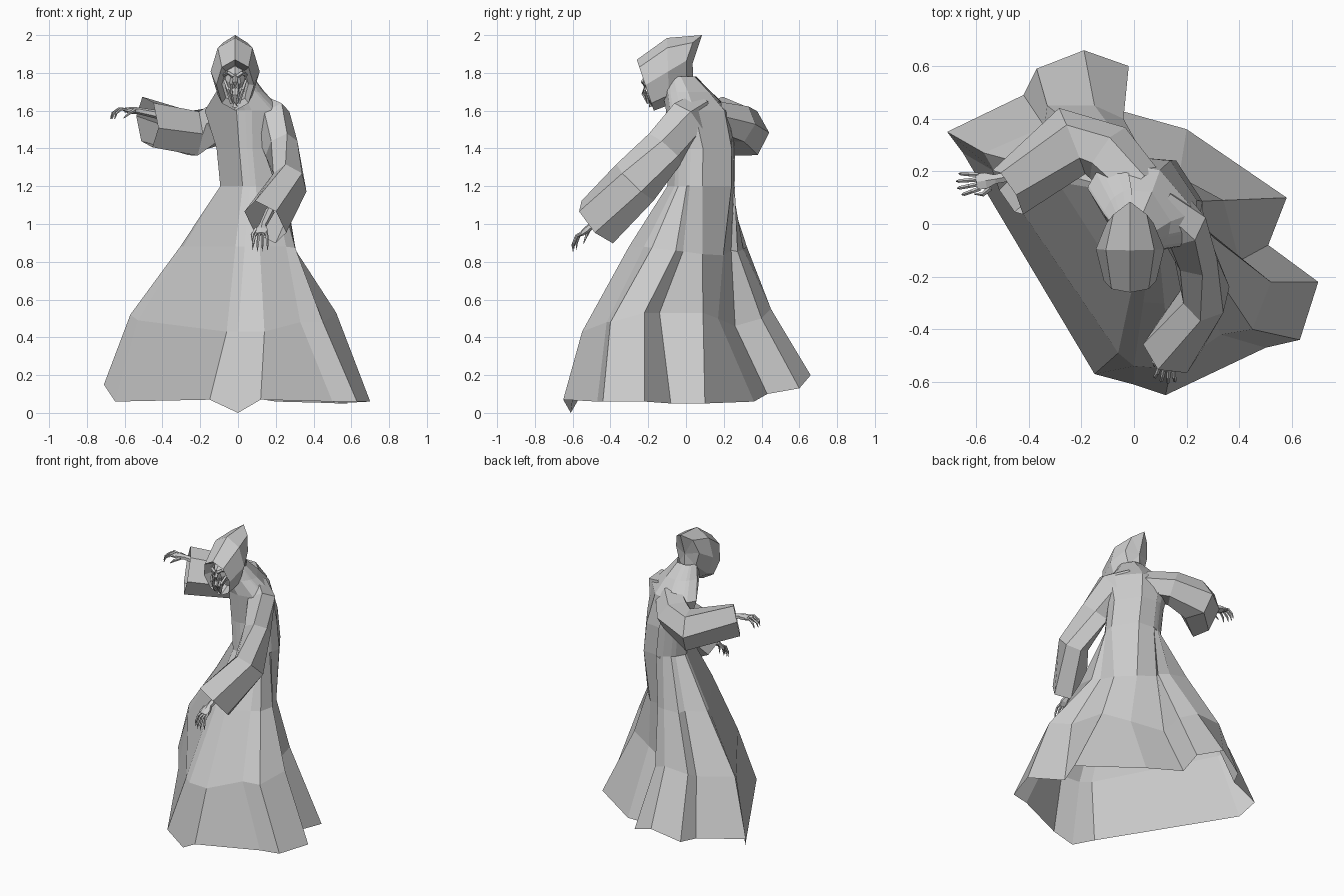
import bpy, bmesh, math
from mathutils import Vector, Matrix

cube = bpy.data.objects.get("Cube")
if cube:
    bpy.data.objects.remove(cube, do_unlink=True)

grey = bpy.data.materials.new("plain grey")
grey.use_nodes = True
tone = (.6, .6, .6, 1)
grey.diffuse_color = tone
grey.node_tree.nodes["Principled BSDF"].inputs["Base Color"].default_value = tone


def loft(name, rings, start=None, end=None):
    """Skin rings of points; start / end may be a closing point."""
    bm = bmesh.new()
    loops = [[bm.verts.new(p) for p in ring] for ring in rings]
    count = len(loops[0])
    for low, high in zip(loops, loops[1:]):
        for i in range(count):
            j = (i + 1) % count
            bm.faces.new((low[i], low[j], high[j], high[i]))
    for loop, tip in ((loops[0], start), (loops[-1], end)):
        if tip is not None:
            top = bm.verts.new(tip)
            for i in range(count):
                bm.faces.new((loop[i], loop[(i + 1) % count], top))
    bmesh.ops.recalc_face_normals(bm, faces=bm.faces)
    mesh = bpy.data.meshes.new(name)
    bm.to_mesh(mesh)
    bm.free()
    mesh.materials.append(grey)
    obj = bpy.data.objects.new(name, mesh)
    bpy.context.collection.objects.link(obj)


def tube(name, path, sizes, sides=6, roll=0, closed=True):
    """Sweep an elliptical section (width, height) along a path."""
    path = [Vector(p) for p in path]
    rings = []
    for k, centre in enumerate(path):
        along = (path[min(k + 1, len(path) - 1)] - path[max(k - 1, 0)]).normalized()
        side = along.cross(Vector((0, 0, 1))).normalized()
        up = side.cross(along)
        turn = Matrix.Rotation(roll, 3, along)
        side, up = turn @ side, turn @ up
        w, h = sizes[k]
        angles = [math.tau * i / sides + math.pi / 2 for i in range(sides)]
        rings.append([centre + side * w * math.cos(a) + up * h * math.sin(a) for a in angles])
    loft(name, rings, path[0] if closed else None, path[-1] if closed else None)


# Robe: pleated hem and knee folds, drawn in towards the waist
hem = [Vector(p) for p in (
    (0, -.61, 0), (.12, -.65, .07), (.5, -.47, .06), (.63, -.44, .06),
    (.7, -.22, .06), (.51, -.08, .05), (.58, .1, .05), (.2, .36, .06),
    (-.05, .43, .1), (-.02, .6, .13), (-.19, .66, .2), (-.37, .59, .13),
    (-.42, .49, .13), (-.71, .35, .15), (-.65, .27, .06), (-.15, -.57, .07))]
knee = [Vector(p) for p in (
    (0, -.54, .43), (.14, -.55, .43), (.33, -.42, .48), (.45, -.4, .48),
    (.52, -.22, .53), (.4, -.14, .53), (.34, .09, .53), (.17, .17, .5),
    (-.03, .26, .46), (-.04, .4, .5), (-.15, .45, .55), (-.33, .45, .54),
    (-.34, .37, .5), (-.57, .27, .52), (-.53, .2, .49), (-.06, -.49, .43))]
middle = Vector((.06, .08, 0))
headings = [math.atan2(p.y - middle.y, p.x - middle.x) for p in hem]


def body_ring(x, y, z, a, b, turn=0):
    ring = []
    for h in headings:
        c, s = a * math.cos(h - turn), b * math.sin(h - turn)
        ring.append(Vector((x + c * math.cos(turn) - s * math.sin(turn),
                            y + c * math.sin(turn) + s * math.cos(turn), z)))
    return ring


waist = body_ring(.08, .08, 1.2, .18, .18)
hips = []
for w, k, h in zip(waist, knee, headings):
    back = max(0, math.cos(h - .7))
    q = w.lerp(k, .45 - .3 * back).lerp(middle, .23 * back)
    q.z = .88 - .05 * back
    hips.append(q)

tilt = -.48
loft("robe", [
    hem, knee, hips, waist,
    body_ring(.06, .085, 1.4, .18, .175, tilt),
    body_ring(.03, .065, 1.6, .22, .155, tilt),
    body_ring(.01, .005, 1.7, .13, .13, tilt),
    body_ring(0, -.03, 1.78, .08, .085)])

# Wide sleeves
tube("left_sleeve",
     [(.08, .07, 1.61), (.18, 0, 1.55), (.23, -.11, 1.4), (.275, -.27, 1.22), (.145, -.47, 1.01)],
     [(.08, .09), (.1, .12), (.085, .12), (.09, .14), (.115, .15)], closed=False)
tube("right_sleeve",
     [(.02, .14, 1.57), (-.1, .27, 1.53), (-.235, .315, 1.48), (-.48, .12, 1.54)],
     [(.1, .09), (.12, .11), (.135, .135), (.085, .155)], roll=.5, closed=False)


# Hood: upright rings from the brim to the peak at the back
def hood_ring(width, bottom, top, bow=0):
    ring = []
    for i in range(8):
        a = math.tau * i / 8
        t = (math.cos(a) + 1) / 2
        y, z = (bottom[k] + (top[k] - bottom[k]) * t for k in (0, 1))
        ring.append(Vector((width * math.sin(a) - .015, y - bow * abs(math.sin(a)), z)))
    return ring


loft("hood", [
    hood_ring(.07, (-.1, 1.64), (-.17, 1.84)),
    hood_ring(.1, (-.17, 1.6), (-.26, 1.87)),
    hood_ring(.13, (-.09, 1.63), (-.1, 1.985)),
    hood_ring(.09, (.04, 1.73), (.085, 2), .06)],
    start=(-.015, -.12, 1.75), end=(-.015, .035, 1.85))

# Gaunt face with brow, cheek bars and a narrow jaw
tube("skull", [(-.015, -.1, 1.77), (-.015, -.17, 1.76), (-.015, -.205, 1.75)],
     [(.06, .08), (.055, .075), (.03, .05)], sides=8)
tube("jaw", [(-.015, -.16, 1.73), (-.015, -.2, 1.68), (-.015, -.185, 1.62)],
     [(.045, .03), (.035, .02), (.015, .012)])
tube("nose", [(-.015, -.2, 1.8), (-.015, -.23, 1.75), (-.015, -.215, 1.72)],
     [(.008, .01), (.014, .01), (.008, .006)], sides=4)
for label, s in (("right", -1), ("left", 1)):
    def at(x, y, z):
        return (s * x - .015, y, z)
    tube(label + "_brow", [at(.01, -.22, 1.78), at(.035, -.215, 1.8), at(.06, -.17, 1.79)],
         [(.01, .01)] * 3, sides=4)
    tube(label + "_cheek_bar", [at(.055, -.18, 1.76), at(.04, -.22, 1.71), at(.02, -.2, 1.64)],
         [(.008, .01)] * 3, sides=4)
    tube(label + "_mouth_bar", [at(.02, -.21, 1.74), at(.018, -.23, 1.69), at(.01, -.2, 1.64)],
         [(.006, .008)] * 3, sides=4)


# Clawed hands: forearm, palm, four curled fingers and a thumb
def hand(label, inner, wrist, forward, across, curl, thumb_side):
    inner, wrist = Vector(inner), Vector(wrist)
    forward, across, curl = (Vector(v).normalized() for v in (forward, across, curl))
    palm = wrist + forward * .07
    tube(label + "_hand", [inner, wrist, wrist + forward * .035, palm],
         [(.025, .025), (.02, .018), (.035, .018), (.035, .012)])
    for k in range(4):
        spread = across * (k - 1.5)
        base = palm - forward * .01 + spread * .018
        reach = .04 if k in (1, 2) else .033
        tube(label + "_finger_" + str(k + 1),
             [base, base + forward * reach + spread * .004 - curl * .005,
              base + forward * reach * 1.8 + spread * .008 + curl * .02,
              base + forward * reach * 2 + spread * .009 + curl * .05],
             [(.009, .009), (.008, .008), (.007, .007), (.002, .002)], sides=5)
    root = wrist + forward * .02 + across * thumb_side * .03
    tube(label + "_thumb",
         [root, root + forward * .03 + across * thumb_side * .02 + curl * .015,
          root + forward * .06 + across * thumb_side * .015 + curl * .045],
         [(.011, .011), (.009, .009), (.002, .002)], sides=5)


hand("right", (-.38, .2, 1.57), (-.53, .17, 1.6), (-1, -.15, .05), (-.15, 1, 0), (-.1, 0, -1), -1)
hand("left", (.17, -.4, 1.07), (.13, -.5, .99), (-.1, -.75, -.6), (1, -.2, 0), (0, .25, -1), -1)
